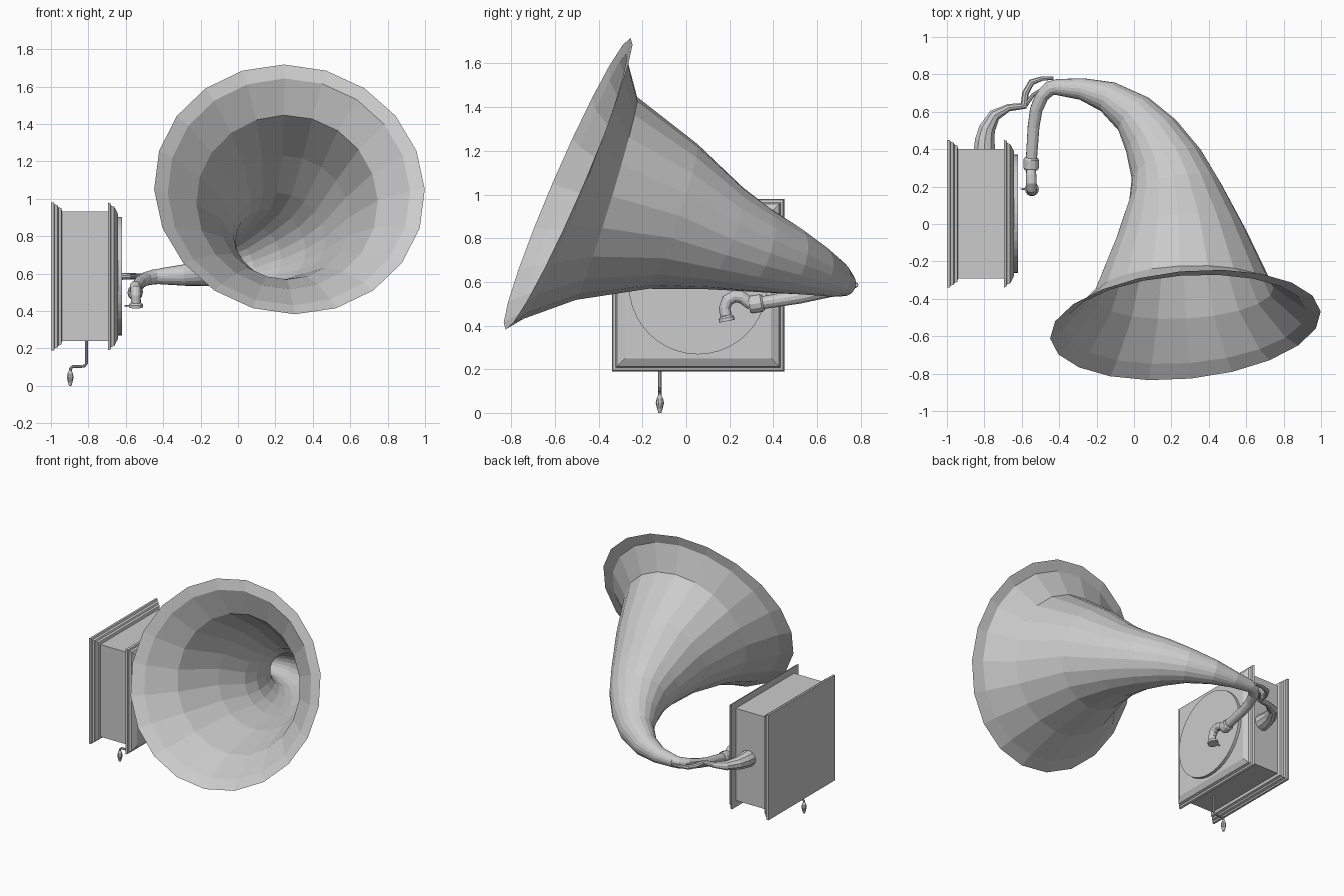
import bpy, bmesh, math
from mathutils import Vector


def make_object(name, bm):
    bmesh.ops.recalc_face_normals(bm, faces=bm.faces)
    me = bpy.data.meshes.new(name)
    bm.to_mesh(me)
    bm.free()
    ob = bpy.data.objects.new(name, me)
    bpy.context.collection.objects.link(ob)
    return ob


def bridge(bm, rings, caps):
    for a, b in zip(rings, rings[1:]):
        n = len(a)
        for i in range(n):
            j = (i + 1) % n
            bm.faces.new((a[i], a[j], b[j], b[i]))
    if caps:
        bm.faces.new(rings[0])
        bm.faces.new(rings[-1])


def sweep(name, stations, sides=10, caps=True, up=(0, 0, 1)):
    """Round tube through stations (x, y, z, radius), carrying its frame along."""
    bm = bmesh.new()
    pts = [Vector(s[:3]) for s in stations]
    up = Vector(up)
    rings = []
    for i, s in enumerate(stations):
        t = (pts[min(i + 1, len(pts) - 1)] - pts[max(i - 1, 0)]).normalized()
        up = (up - t * up.dot(t)).normalized()
        side = t.cross(up)
        ring = []
        for k in range(sides):
            a = 2 * math.pi * k / sides
            ring.append(bm.verts.new(pts[i] + s[3] * (math.cos(a) * up + math.sin(a) * side)))
        rings.append(ring)
    bridge(bm, rings, caps)
    return make_object(name, bm)


def square_loft(name, profile, cy, cz):
    """Square case along x from profile points (x, half width)."""
    bm = bmesh.new()
    rings = [[bm.verts.new((x, cy + h * sy, cz + h * sz))
              for sy, sz in ((-1, -1), (1, -1), (1, 1), (-1, 1))] for x, h in profile]
    bridge(bm, rings, True)
    return make_object(name, bm)


CY, CZ = 0.055, 0.585

# Case lying on its side, with stepped mouldings at both ends
square_loft("case", [(-1.0, .395), (-.985, .395), (-.98, .385), (-.965, .38), (-.96, .37),
                     (-.945, .365), (-.94, .346), (-.695, .346), (-.695, .395), (-.682, .39),
                     (-.678, .378), (-.662, .372), (-.658, .365), (-.642, .335)], CY, CZ)

# Turntable
sweep("turntable", [(-.65, CY, CZ, .317), (-.62, CY, CZ, .317)], 40)

# Flaring faceted horn, from lip to throat
sweep("horn", [(.275, -.54, 1.05, .727), (.272, -.51, 1.037, .65), (.262, -.365, .982, .486),
               (.25, -.06, .90, .35), (.22, .17, .80, .25), (.175, .315, .75, .202),
               (.095, .465, .70, .16), (0, .585, .655, .12), (-.14, .68, .615, .085),
               (-.28, .722, .592, .058), (-.42, .733, .585, .042)], 20, caps=False)

# Tone arm with collar
sweep("tone_arm", [(-.41, .733, .585, .041), (-.45, .725, .582, .04), (-.492, .685, .572, .037),
                   (-.523, .61, .553, .034), (-.537, .52, .532, .032), (-.549, .34, .503, .03)], 12)
sweep("arm_collar", [(-.548, .355, .505, .034), (-.549, .345, .503, .041),
                     (-.55, .30, .496, .041), (-.55, .288, .494, .034)], 12)

# Gooseneck with sound box and needle
sweep("gooseneck", [(-.55, .30, .496, .026), (-.55, .275, .515, .027), (-.55, .255, .53, .028),
                    (-.549, .222, .533, .028), (-.548, .19, .515, .028), (-.547, .177, .48, .026),
                    (-.546, .183, .445, .027)], 12)
sweep("sound_box", [(-.546, .183, .445, .027), (-.546, .185, .436, .037),
                    (-.546, .188, .42, .037)], 14, up=(1, 0, 0))
sweep("needle", [(-.57, .187, .428, .006), (-.607, .187, .428, .004)], 6)

# Bracket from the case back, with two cradle prongs holding the throat
sweep("bracket", [(-.80, .395, CZ, .06), (-.797, .45, CZ, .055), (-.785, .51, CZ, .046),
                  (-.745, .582, CZ, .034), (-.67, .622, CZ, .021), (-.575, .633, CZ, .016)], 10)
sweep("outer_prong", [(-.588, .63, CZ, .018), (-.58, .70, CZ, .018), (-.548, .758, CZ, .017),
                      (-.49, .778, CZ, .012), (-.43, .78, CZ, .009)], 8)
sweep("inner_prong", [(-.58, .635, CZ, .012), (-.54, .69, CZ, .01), (-.47, .735, CZ, .008)], 8)

# Crank and its handle
sweep("crank", [(-.81, -.12, .25, .008), (-.81, -.12, .12, .008), (-.82, -.12, .105, .008),
                (-.885, -.12, .102, .008), (-.896, -.12, .09, .008), (-.898, -.12, .06, .008)],
      8, up=(0, 1, 0))
sweep("crank_handle", [(-.897, -.12, .085, .006), (-.897, -.12, .065, .015), (-.897, -.12, .045, .019),
                       (-.897, -.12, .02, .013), (-.897, -.12, 0, .007)], 10, up=(0, 1, 0))
